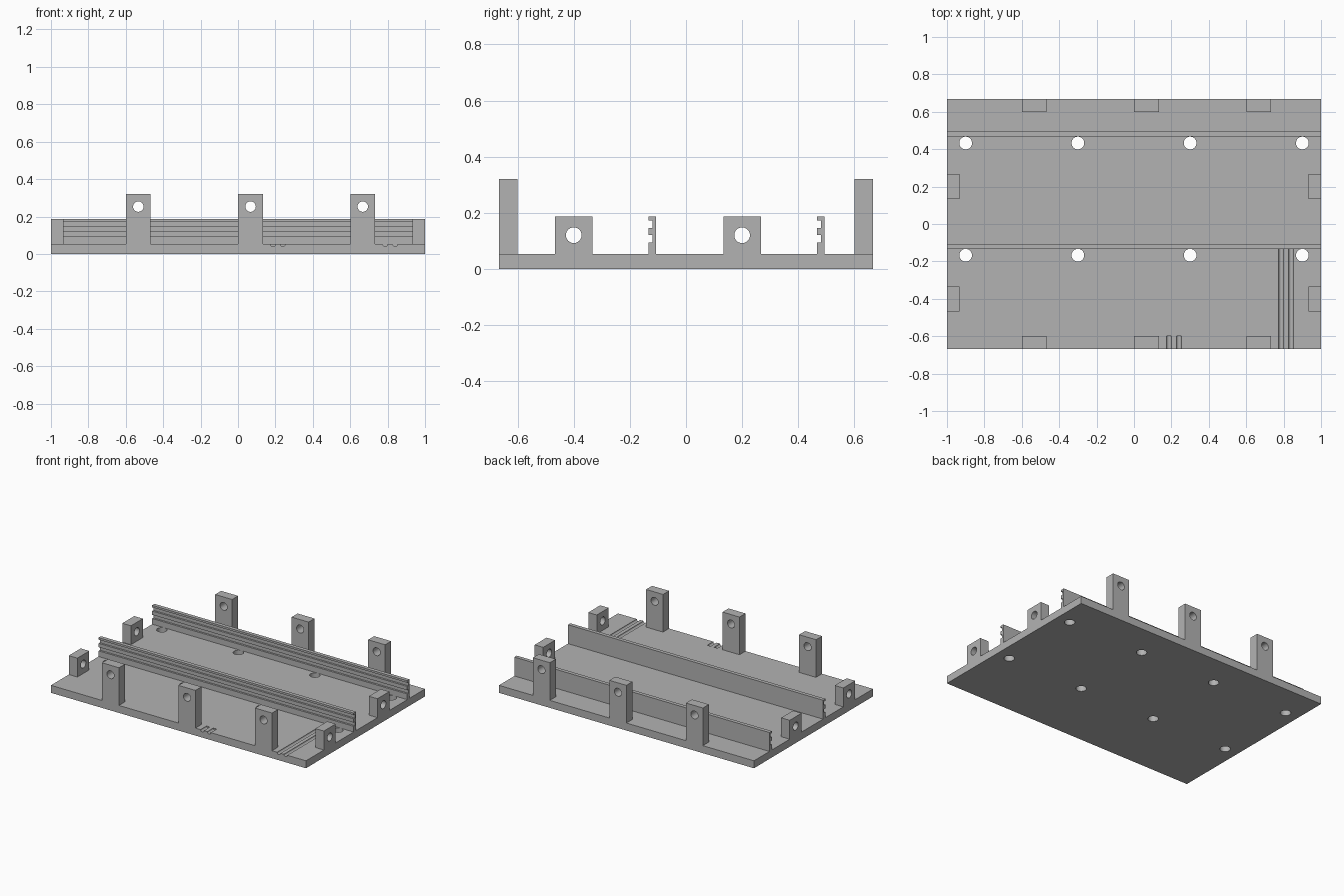
import bpy
import bmesh
from math import pi
from mathutils import Matrix, Vector

cube = bpy.data.objects.get("Cube")
if cube:
    bpy.data.objects.remove(cube, do_unlink=True)

GREY = (0.45, 0.45, 0.45, 1)
grey = bpy.data.materials.new("plain grey")
grey.use_nodes = True
grey.diffuse_color = GREY
grey.node_tree.nodes["Principled BSDF"].inputs["Base Color"].default_value = GREY

HALF_X, HALF_Y, FLOOR = 1.0, 0.667, 0.053
LOW, TALL = 0.187, 0.32          # heights of side and front tabs
WIDE, THICK = 0.133, 0.067       # tab size
TAB_HOLE, FLOOR_HOLE, GROOVE = 0.028, 0.034, 0.0133
TURN = {"X": Matrix.Rotation(pi / 2, 4, "Y"),
        "Y": Matrix.Rotation(pi / 2, 4, "X"),
        "Z": Matrix.Identity(4)}


def make(name, bm):
    mesh = bpy.data.meshes.new(name)
    bmesh.ops.recalc_face_normals(bm, faces=bm.faces)
    bm.to_mesh(mesh)
    bm.free()
    mesh.materials.append(grey)
    ob = bpy.data.objects.new(name, mesh)
    bpy.context.collection.objects.link(ob)
    return ob


def box(name, low, high):
    low, high = Vector(low), Vector(high)
    bm = bmesh.new()
    size = Matrix.Diagonal((high - low).to_4d())
    size[3][3] = 1
    bmesh.ops.create_cube(bm, size=1, matrix=Matrix.Translation((low + high) / 2) @ size)
    return make(name, bm)


def drill(ob, rods):
    """Cut round rods, each (centre, axis, radius, length), out of an object."""
    bm = bmesh.new()
    for centre, axis, radius, length in rods:
        bmesh.ops.create_cone(bm, cap_ends=True, segments=32, radius1=radius,
                              radius2=radius, depth=length,
                              matrix=Matrix.Translation(centre) @ TURN[axis])
    cutter = make("cutter", bm)
    cutter.hide_render = True
    mod = ob.modifiers.new("holes", "BOOLEAN")
    mod.operation, mod.solver, mod.object = "DIFFERENCE", "EXACT", cutter
    graph = bpy.context.evaluated_depsgraph_get()
    mesh = bpy.data.meshes.new_from_object(ob.evaluated_get(graph))
    ob.modifiers.clear()
    ob.data = mesh
    bpy.data.objects.remove(cutter, do_unlink=True)
    bpy.ops.object.select_all(action="DESELECT")
    ob.select_set(True)
    bpy.context.view_layer.objects.active = ob
    bpy.ops.object.shade_smooth_by_angle(angle=pi / 6)


# Base plate with screw holes and rounded grooves
plate = box("base_plate", (-HALF_X, -HALF_Y, 0), (HALF_X, HALF_Y, FLOOR))
rods = [((x, y, 0), "Z", FLOOR_HOLE, 0.3)
        for x in (-0.9, -0.3, 0.3, 0.9) for y in (-0.167, 0.433)]
for x, end in ((0.187, -0.6), (0.24, -0.6), (0.787, -0.133), (0.84, -0.133)):
    start = -HALF_Y - 0.05
    rods.append(((x, (start + end) / 2, FLOOR), "Y", GROOVE, end - start))
drill(plate, rods)

# Tall drilled tabs along the front and back edges
for side, sign in (("front", -1), ("back", 1)):
    for i, x in enumerate((-0.533, 0.067, 0.667)):
        y = sign * (HALF_Y - THICK / 2)
        tab = box(f"{side}_tab_{i + 1}", (x - WIDE / 2, y - THICK / 2, FLOOR),
                  (x + WIDE / 2, y + THICK / 2, TALL))
        drill(tab, [((x, y, TALL - THICK), "Y", TAB_HOLE, 0.2)])

# Short drilled tabs on the left and right edges
for side, sign in (("right", -1), ("left", 1)):
    for i, y in enumerate((-0.4, 0.2)):
        x = sign * (HALF_X - THICK / 2)
        tab = box(f"{side}_tab_{i + 1}", (x - THICK / 2, y - WIDE / 2, FLOOR),
                  (x + THICK / 2, y + WIDE / 2, LOW))
        drill(tab, [((x, y, LOW - THICK), "X", TAB_HOLE, 0.2)])

# Long rails with two slots in the front face
DEEP, RAIL = 0.0133, 0.0267
profile = [(RAIL, FLOOR), (RAIL, LOW), (0, LOW)]
for top in (0.173, 0.12):
    profile += [(0, top), (DEEP, top), (DEEP, top - RAIL), (0, top - RAIL)]
profile.append((0, FLOOR))
for name, y in (("front_rail", -0.133), ("back_rail", 0.467)):
    bm = bmesh.new()
    face = bm.faces.new([bm.verts.new((-HALF_X, y + dy, z)) for dy, z in profile])
    out = bmesh.ops.extrude_face_region(bm, geom=[face], use_keep_orig=True)
    moved = [v for v in out["geom"] if isinstance(v, bmesh.types.BMVert)]
    bmesh.ops.translate(bm, verts=moved, vec=(2 * HALF_X, 0, 0))
    make(name, bm)
